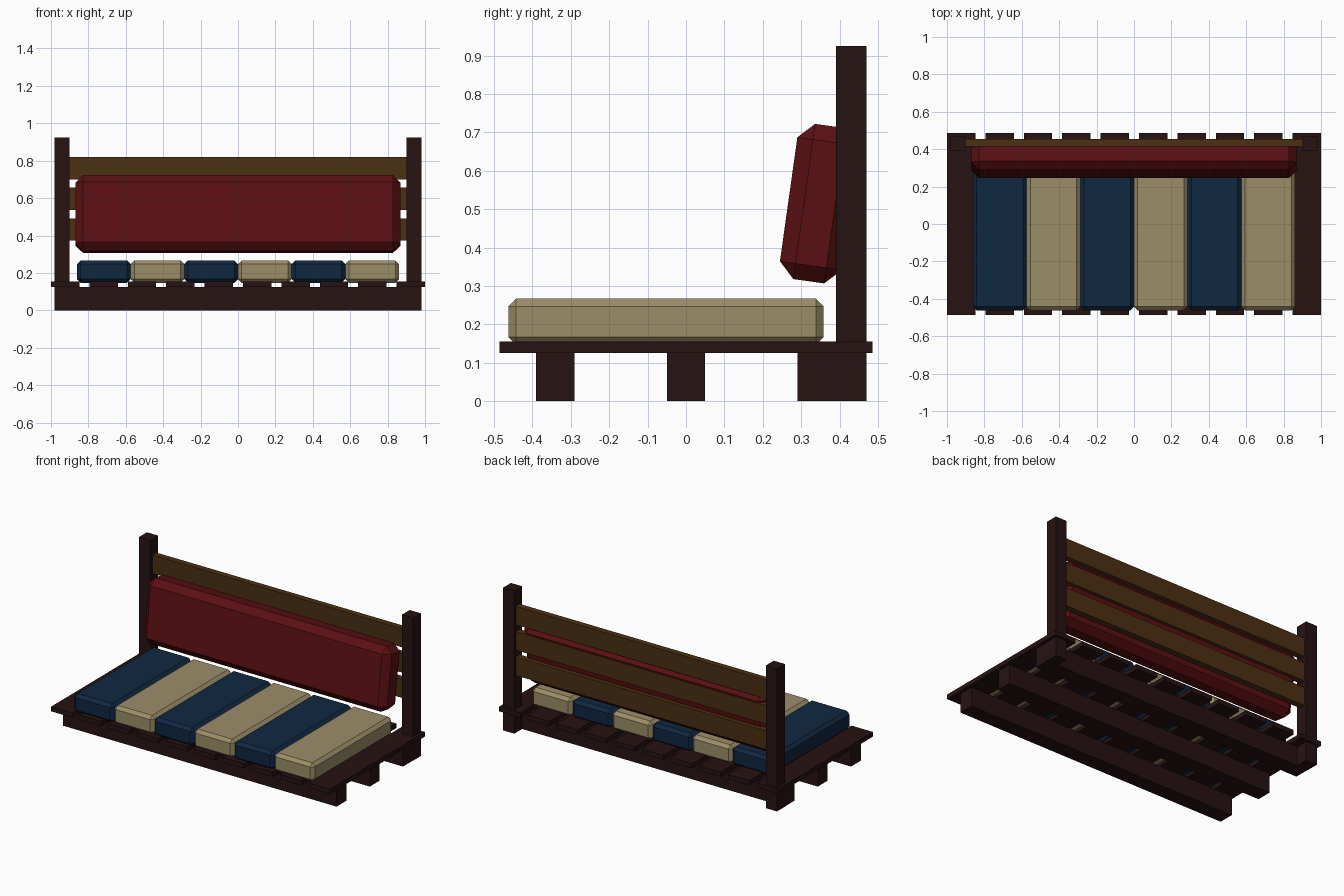
import bpy, bmesh, math
from mathutils import Matrix

if "Cube" in bpy.data.objects:
    bpy.data.objects.remove(bpy.data.objects["Cube"])


def material(name, rgb):
    m = bpy.data.materials.new(name)
    m.diffuse_color = (*rgb, 1.0)
    m.use_nodes = True
    m.node_tree.nodes["Principled BSDF"].inputs["Base Color"].default_value = m.diffuse_color
    return m


DARK = material("dark wood", (0.020, 0.006, 0.006))
BROWN = material("brown wood", (0.072, 0.029, 0.006))
RED = material("red fabric", (0.105, 0.005, 0.006))
BLUE = material("navy fabric", (0.005, 0.021, 0.052))
BEIGE = material("beige fabric", (0.33, 0.27, 0.14))


def box(name, center, size, mat, bevel=0.0, tilt=0.0):
    """Box with optional single-segment chamfer and tilt about x."""
    bm = bmesh.new()
    bmesh.ops.create_cube(bm, size=1.0, matrix=Matrix.Diagonal((*size, 1.0)))
    if bevel:
        bmesh.ops.bevel(bm, geom=bm.edges[:], offset=bevel, segments=1,
                        profile=0.5, affect='EDGES')
    me = bpy.data.meshes.new(name)
    bm.to_mesh(me)
    bm.free()
    me.materials.append(mat)
    ob = bpy.data.objects.new(name, me)
    ob.location = center
    ob.rotation_euler.x = tilt
    bpy.context.collection.objects.link(ob)
    return ob


# Pallet base: three long bearers under ten cross slats
for i, y in enumerate((-0.34, 0.0, 0.34)):
    box(f"base_bearer_{i + 1}", (0, y, 0.0625), (1.96, 0.10, 0.125), DARK)
for i in range(10):
    x = -0.924 + i * 1.848 / 9
    box(f"base_slat_{i + 1}", (x, 0, 0.14), (0.152, 0.972, 0.03), DARK)

# Back posts
for side, sx in (("left", -1), ("right", 1)):
    box(f"{side}_back_post", (sx * 0.942, 0.43, 0.4625), (0.08, 0.08, 0.925), DARK)

# Horizontal back rails
for i in range(3):
    box(f"back_rail_{i + 1}", (0, 0.435, 0.432 + i * 0.164), (1.81, 0.04, 0.12), BROWN)

# Striped seat cushions
for i in range(6):
    box(f"seat_cushion_{i + 1}", (-0.7175 + i * 0.287, -0.052, 0.207),
        (0.287, 0.82, 0.12), BEIGE if i % 2 else BLUE, bevel=0.02)

# Leaning back cushion
box("back_cushion", (0, 0.348, 0.5145), (1.74, 0.163, 0.408), RED,
    bevel=0.041, tilt=math.radians(-8))
